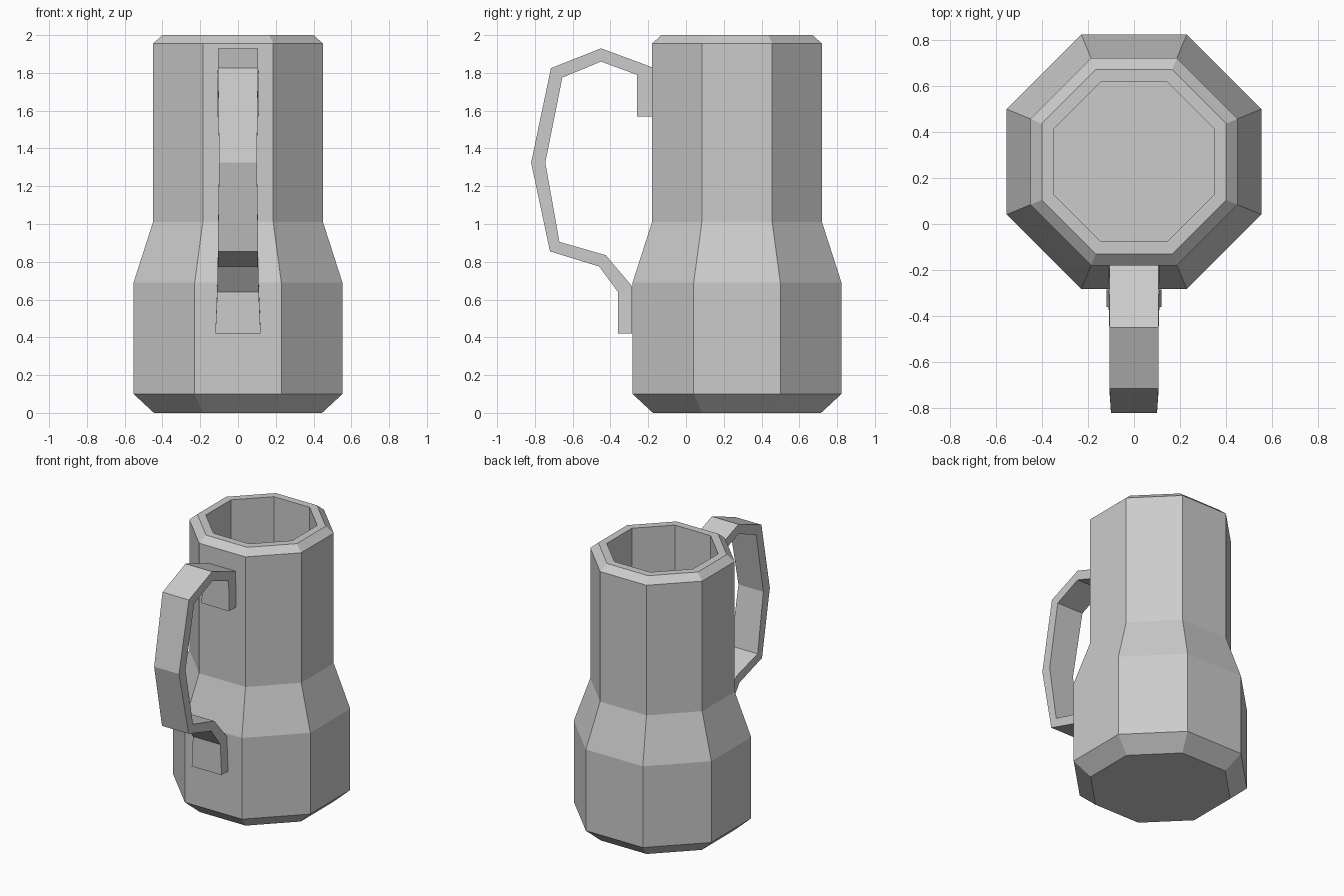
import bpy, bmesh, math

if "Cube" in bpy.data.objects:
    bpy.data.objects.remove(bpy.data.objects["Cube"])

SIDES = 8
CENTRE_Y = 0.27


def loft(name, rings, closed):
    """Skin a list of equal-length point rings; optionally cap both ends."""
    bm = bmesh.new()
    loops = [[bm.verts.new(p) for p in ring] for ring in rings]
    n = len(loops[0])
    for a, b in zip(loops, loops[1:]):
        for i in range(n):
            j = (i + 1) % n
            bm.faces.new((a[i], a[j], b[j], b[i]))
    if closed:
        bm.faces.new(loops[0])
        bm.faces.new(loops[-1])
    bmesh.ops.recalc_face_normals(bm, faces=bm.faces)
    mesh = bpy.data.meshes.new(name)
    bm.to_mesh(mesh)
    bm.free()
    obj = bpy.data.objects.new(name, mesh)
    bpy.context.collection.objects.link(obj)
    return obj


def octagon(apothem, z):
    r = apothem / math.cos(math.pi / SIDES)
    angles = [(i + 0.5) * 2 * math.pi / SIDES for i in range(SIDES)]
    return [(r * math.cos(a), CENTRE_Y + r * math.sin(a), z) for a in angles]


# Mug body: distance to flat side and height, outside up then inside down
profile = [(0.445, 0), (0.553, 0.1), (0.553, 0.69), (0.45, 1.01), (0.45, 1.955),
           (0.40, 2.0), (0.347, 2.0), (0.347, 0.12)]
loft("mug_body", [octagon(a, z) for a, z in profile], True)

# Handle: outer (y, z), inner (y, z) and half width, from top pad to bottom pad
stations = [
    (-0.18, 1.57, -0.26, 1.57, 0.11),
    (-0.18, 1.83, -0.26, 1.79, 0.107),
    (-0.45, 1.93, -0.45, 1.86, 0.107),
    (-0.715, 1.825, -0.655, 1.775, 0.106),
    (-0.82, 1.325, -0.745, 1.325, 0.10),
    (-0.72, 0.855, -0.67, 0.905, 0.107),
    (-0.46, 0.775, -0.425, 0.835, 0.107),
    (-0.36, 0.64, -0.285, 0.67, 0.11),
    (-0.36, 0.42, -0.285, 0.42, 0.12),
]
loft("handle", [[(-w, oy, oz), (w, oy, oz), (w, iy, iz), (-w, iy, iz)]
                for oy, oz, iy, iz, w in stations], True)
